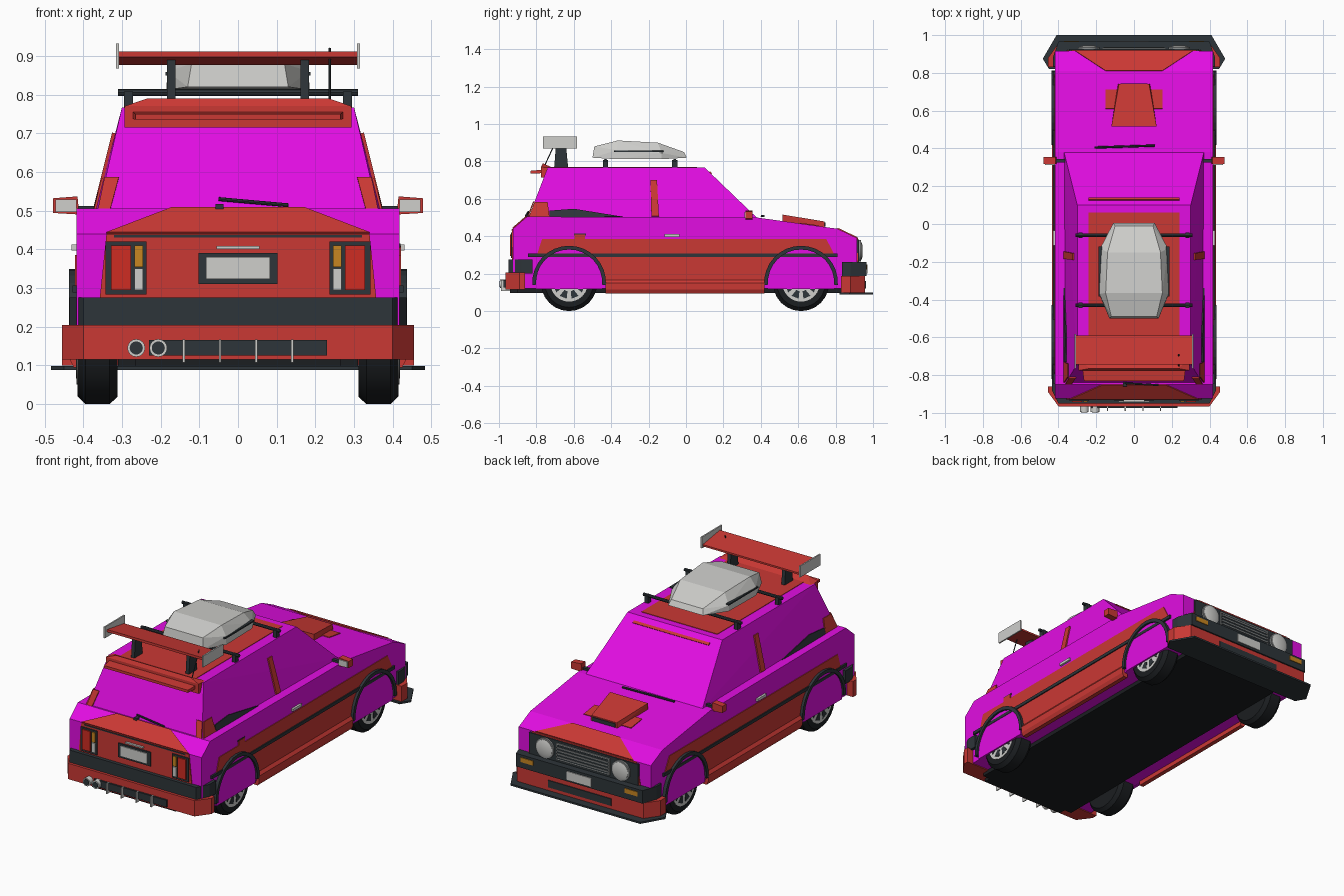
import bpy, bmesh, math
from mathutils import Vector

cube = bpy.data.objects.get("Cube")
if cube:
    bpy.data.objects.remove(cube)


def material(name, r, g, b):
    m = bpy.data.materials.new(name)
    m.use_nodes = True
    m.diffuse_color = (r, g, b, 1)
    m.node_tree.nodes["Principled BSDF"].inputs["Base Color"].default_value = (r, g, b, 1)
    return m


MAGENTA = material("magenta paint", .76, .004, .76)
RED = material("red paint", .59, .04, .034)
DARK = material("dark trim", .027, .035, .041)
BLACK = material("black rubber", .011, .013, .015)
LIGHT = material("light grey", .62, .62, .6)
STEEL = material("steel grey", .27, .28, .28)
AMBER = material("amber lens", .58, .24, .015)
LAMP = material("lamp red", .62, .025, .016)


def finish(name, bm, mat, smooth=False):
    bmesh.ops.recalc_face_normals(bm, faces=bm.faces)
    me = bpy.data.meshes.new(name)
    bm.to_mesh(me)
    bm.free()
    me.materials.append(mat)
    ob = bpy.data.objects.new(name, me)
    bpy.context.collection.objects.link(ob)
    if smooth:
        bpy.ops.object.select_all(action='DESELECT')
        ob.select_set(True)
        bpy.context.view_layer.objects.active = ob
        bpy.ops.object.shade_smooth_by_angle(angle=math.radians(35))


def sides(name, pair):
    return [("left_" + name, 1), ("right_" + name, -1)] if pair else [(name, 1)]


# polygon extruded along an offset, optionally on both sides of the car
def slab(name, pts, off, mat, pair=False):
    for label, s in sides(name, pair):
        bm = bmesh.new()
        f = bm.faces.new([bm.verts.new((p[0] * s, p[1], p[2])) for p in pts])
        r = bmesh.ops.extrude_face_region(bm, geom=[f], use_keep_orig=True)
        moved = [v for v in r["geom"] if isinstance(v, bmesh.types.BMVert)]
        bmesh.ops.translate(bm, verts=moved, vec=(off[0] * s, off[1], off[2]))
        finish(label, bm, mat)


def box(name, x, y, z, mat, pair=False):
    pts = [(x[0], y[0], z[0]), (x[1], y[0], z[0]), (x[1], y[1], z[0]), (x[0], y[1], z[0])]
    slab(name, pts, (0, 0, z[1] - z[0]), mat, pair)


# convex block from half its corner points, completed across x = 0
def hull(name, half, mat):
    bm = bmesh.new()
    for x, y, z in half:
        for s in (1, -1):
            bm.verts.new((x * s, y, z))
    bmesh.ops.convex_hull(bm, input=bm.verts)
    bmesh.ops.dissolve_limit(bm, angle_limit=.01, verts=bm.verts, edges=bm.edges)
    finish(name, bm, mat)


# rings of (distance, radius) along a direction
def lathe(name, origin, direction, rings, mat, n=24, pair=False):
    for label, s in sides(name, pair):
        o = Vector((origin[0] * s, origin[1], origin[2]))
        d = Vector((direction[0] * s, direction[1], direction[2])).normalized()
        u = d.orthogonal().normalized()
        w = d.cross(u)
        bm = bmesh.new()
        rows = []
        for t, r in rings:
            rows.append([bm.verts.new(o + d * t + (u * math.cos(a) + w * math.sin(a)) * r)
                         for a in (math.tau * i / n for i in range(n))])
        for a, b in zip(rows, rows[1:]):
            for i in range(n):
                bm.faces.new((a[i], a[(i + 1) % n], b[(i + 1) % n], b[i]))
        bm.faces.new(rows[0])
        bm.faces.new(rows[-1])
        finish(label, bm, mat, True)


def rod(name, a, b, r, mat, n=8, pair=False):
    d = Vector(b) - Vector(a)
    lathe(name, a, d, [(0, r), (d.length, r)], mat, n, pair)


# plan outline across the car, tapered at the outer end
def bumper(name, w, y0, y1, y2, tip, z, mat):
    hull(name, [(x, y, h) for h in z for x, y in ((w, y0), (w, y1), (tip, y2))], mat)


# --- body and cabin ---
profile = [(-.925, .12), (-.925, .44), (-.85, .505), (.38, .5), (.81, .44), (.915, .39), (.915, .12)]
slab("body", [(-.418, y, z) for y, z in profile], (.836, 0, 0), MAGENTA)
hull("cabin", [(.37, .38, .498), (.362, -.842, .5), (.3, .1, .767), (.3, -.74, .767)], MAGENTA)
box("floor", (-.31, .31), (-.9, .9), (.097, .122), BLACK)


def cabin_side(y, z):
    return (.366 - .25 * (z - .505), y, z)


def cabin_rear(x, z):
    return (x, -.842 + .385 * (z - .505), z)


# --- painted panels on cabin and body ---
slab("side_pillar", [cabin_side(*p) for p in ((-.185, .505), (-.145, .505), (-.155, .7), (-.19, .7))],
     (.008, 0, .002), RED, True)
slab("quarter_trim", [cabin_side(*p) for p in ((-.73, .5), (-.73, .535), (-.6, .545), (-.34, .503))],
     (.007, 0, .002), DARK, True)
slab("quarter_patch", [cabin_side(*p) for p in ((-.84, .503), (-.81, .582), (-.74, .582), (-.73, .503))],
     (.006, 0, .002), RED, True)
slab("rear_window_patch", [cabin_rear(*p) for p in ((.33, .503), (.362, .503), (.345, .585), (.308, .585))],
     (0, -.006, .002), RED, True)
slab("side_band", [(.417, y, z) for y, z in ((-.8, .29), (-.77, .385), (.75, .385), (.8, .29),
     (.6, .29), (.44, .16), (-.44, .16), (-.6, .29))], (.005, 0, 0), RED, True)
slab("tail_panel", [(-.365, -.924, .2), (.365, -.924, .2), (.34, -.924, .44), (-.34, -.924, .44)],
     (0, -.006, 0), RED)
slab("tail_deck_patch", [(-.34, -.925, .44), (.34, -.925, .44), (.17, -.85, .505), (-.17, -.85, .505)],
     (0, -.004, .005), RED)
slab("nose_panel", [(-.37, .914, .18), (.37, .914, .18), (.33, .914, .39), (-.33, .914, .39)],
     (0, .006, 0), RED)
slab("nose_deck_patch", [(-.31, .915, .39), (.31, .915, .39), (.15, .81, .44), (-.15, .81, .44)],
     (0, .002, .005), RED)
box("roof_panel", (-.24, .24), (-.74, .06), (.766, .77), RED)
slab("windscreen_strip", [(-.24, .125, .743), (.24, .125, .743), (.24, .136, .733), (-.24, .136, .733)],
     (0, .004, .004), RED)
slab("bonnet_patch", [(-.15, .61, .468), (.15, .61, .468), (.15, .71, .454), (-.15, .71, .454)],
     (0, .001, .004), RED)

# --- side trim, skirts, handles ---
box("rub_strip", (.415, .428), (-.845, .81), (.289, .307), DARK, True)
hull_pts = [(.4, .095), (.425, .095), (.435, .115), (.435, .15), (.42, .17), (.4, .17)]
slab("side_skirt", [(x, -.43, z) for x, z in hull_pts], (0, .85, 0), RED, True)
box("door_handle", (.415, .43), (-.115, -.035), (.397, .412), LIGHT, True)
box("fuel_flap", (.415, .422), (-.595, -.54), (.37, .41), RED)
box("fuel_flap_edge", (.415, .42), (-.6, -.535), (.405, .415), DARK)

# --- wheels and arches ---
for place, cy in (("rear", -.625), ("front", .615)):
    arc = [math.pi * (i / 16 * 1.04 - .02) for i in range(17)]
    outer = [(.412, cy + .197 * math.cos(a), .152 + .197 * math.sin(a)) for a in arc]
    inner = [(.412, cy + .177 * math.cos(a), .152 + .177 * math.sin(a)) for a in arc]
    slab(place + "_arch", outer + inner[::-1], (.025, 0, 0), DARK, True)
    slab(place + "_wheel_cover", inner + [(.412, cy - .177, .118), (.412, cy + .177, .118)],
         (.014, 0, 0), MAGENTA, True)
    lathe(place + "_tyre", (.312, cy, .15), (1, 0, 0),
          [(0, .11), (0, .132), (.02, .15), (.082, .15), (.103, .13), (.103, .1)], BLACK, 24, True)
    lathe(place + "_rim", (.4, cy, .15), (1, 0, 0), [(0, .1), (.017, .1), (.017, .09)], LIGHT, 24, True)
    for k in range(8):
        a = math.tau * (k + .5) / 8
        hole = [(.416, cy + r * math.cos(a + t), .15 + r * math.sin(a + t))
                for r, t in ((.045, -.2), (.085, -.24), (.085, .24), (.045, .2))]
        slab(f"{place}_rim_gap_{k}", hole, (.003, 0, 0), DARK, True)

# --- rear end ---
bumper("rear_bumper", .455, -.86, -.89, -.965, .4, (.115, .205), RED)
bumper("rear_bumper_pad", .435, -.82, -.88, -.95, .4, (.2, .275), DARK)
box("diffuser", (-.23, .23), (-.975, -.9), (.125, .165), DARK)
box("diffuser_floor", (-.265, .265), (-.94, -.86), (.097, .116), BLACK)
for i in range(4):
    x = -.14 + i * .0935
    box(f"diffuser_fin_{i}", (x - .003, x + .003), (-.99, -.93), (.108, .167), LIGHT)
for i, x in enumerate((-.263, -.206)):
    rod(f"exhaust_{i}", (x, -.9, .145), (x, -.995, .145), .023, LIGHT, 16)
    rod(f"exhaust_bore_{i}", (x, -.99, .145), (x, -.997, .145), .017, DARK, 16)
box("tail_lamp_frame", (.237, .342), (-.936, -.92), (.283, .42), DARK, True)
box("tail_lamp_red", (.276, .328), (-.942, -.93), (.295, .41), LAMP, True)
box("tail_lamp_amber", (.245, .268), (-.942, -.93), (.354, .41), AMBER, True)
box("tail_lamp_white", (.245, .268), (-.942, -.93), (.295, .35), LIGHT, True)
box("rear_plate_frame", (-.102, .102), (-.937, -.92), (.31, .39), DARK)
box("rear_plate", (-.083, .083), (-.942, -.93), (.323, .38), LIGHT)
box("boot_handle", (-.055, .055), (-.942, -.92), (.401, .409), LIGHT)
box("boot_seam", (-.32, .32), (-.933, -.92), (.43, .437), DARK)
rod("rear_wiper", (-.05, -.843, .53), (.13, -.853, .514), .005, DARK)
box("rear_wiper_pivot", (-.058, -.038), (-.86, -.83), (.5, .517), DARK)

# --- front end ---
bumper("front_bumper", .455, .83, .88, .957, .4, (.1, .188), RED)
bumper("front_bumper_pad", .43, .835, .88, .965, .4, (.188, .262), DARK)
hull("splitter", [(x, y, z) for z in (.088, .098) for x, y in ((.41, 1), (.483, .875), (.45, .82))], DARK)
box("front_intake", (-.2, .2), (.94, .962), (.12, .16), DARK)
box("front_plate", (-.078, .078), (.95, .97), (.2, .248), LIGHT)
box("front_indicator", (.29, .37), (.9, .969), (.222, .248), AMBER, True)
box("grille_panel", (-.345, .345), (.91, .926), (.262, .382), DARK)
box("grille_frame", (-.17, .17), (.92, .932), (.275, .37), STEEL)
box("grille_back", (-.162, .162), (.925, .934), (.283, .362), DARK)
for i in range(4):
    z = .296 + i * .0175
    box(f"grille_bar_{i}", (-.162, .162), (.93, .938), (z - .003, z + .003), STEEL)
rod("headlight_ring", (.24, .915, .322), (.24, .936, .322), .058, STEEL, 20, True)
lathe("headlight", (.24, .93, .322), (0, 1, 0), [(0, .049), (.008, .049), (.014, .03)], LIGHT, 20, True)

# --- bonnet, mirrors ---
hull("bonnet_scoop", [(.12, .515, .475), (.12, .515, .516), (.085, .74, .445), (.08, .74, .479)], RED)
box("scoop_mouth", (-.072, .072), (.735, .745), (.452, .473), DARK)
rod("front_wiper", (-.21, .405, .508), (.11, .415, .508), .006, DARK)
box("mirror_stalk", (.36, .42), (.325, .345), (.497, .512), DARK, True)
slab("mirror", [(.41, .318, .49), (.478, .318, .494), (.478, .318, .532), (.415, .318, .537)],
     (0, .037, 0), RED, True)
box("mirror_glass", (.418, .472), (.313, .32), (.497, .529), LIGHT, True)

# --- roof rack and cargo box ---
for place, y in (("front", -.06), ("rear", -.43)):
    rod(place + "_rack_bar", (-.31, y, .805), (.31, y, .805), .009, DARK)
    box(place + "_rack_foot", (.272, .295), (y - .014, y + .014), (.763, .808), DARK, True)
cargo = [(.11, .005, .82), (.18, -.13, .812), (.185, -.37, .812), (.13, -.5, .82), (.12, -.49, .88),
         (.1, -.01, .85), (.14, -.15, .9), (.15, -.365, .912), (.18, -.13, .845), (.183, -.37, .86)]
hull("cargo_box", cargo, LIGHT)
box("cargo_box_strip", (.17, .188), (-.385, -.12), (.85, .858), DARK, True)

# --- rear spoiler and wing ---
hull("spoiler", [(.235, -.71, .765), (.235, -.765, .79), (.293, -.71, .765), (.293, -.775, .77),
                 (.293, -.775, .715), (.293, -.73, .715)], RED)
hull("spoiler_lip", [(.275, -.75, .738), (.275, -.75, .757), (.265, -.832, .735), (.265, -.832, .75)], RED)
slab("wing_strut", [(.162, y, z) for y, z in ((-.705, .765), (-.63, .765), (-.642, .89), (-.695, .89))],
     (.021, 0, 0), DARK, True)
slab("wing", [(-.31, y, z) for y, z in ((-.59, .877), (-.745, .897), (-.745, .911), (-.59, .887))],
     (.62, 0, 0), RED)
box("wing_end_plate", (.307, .315), (-.765, -.583), (.868, .932), LIGHT, True)
rod("antenna", (.237, -.757, .775), (.237, -.69, .92), .003, DARK, 6)
